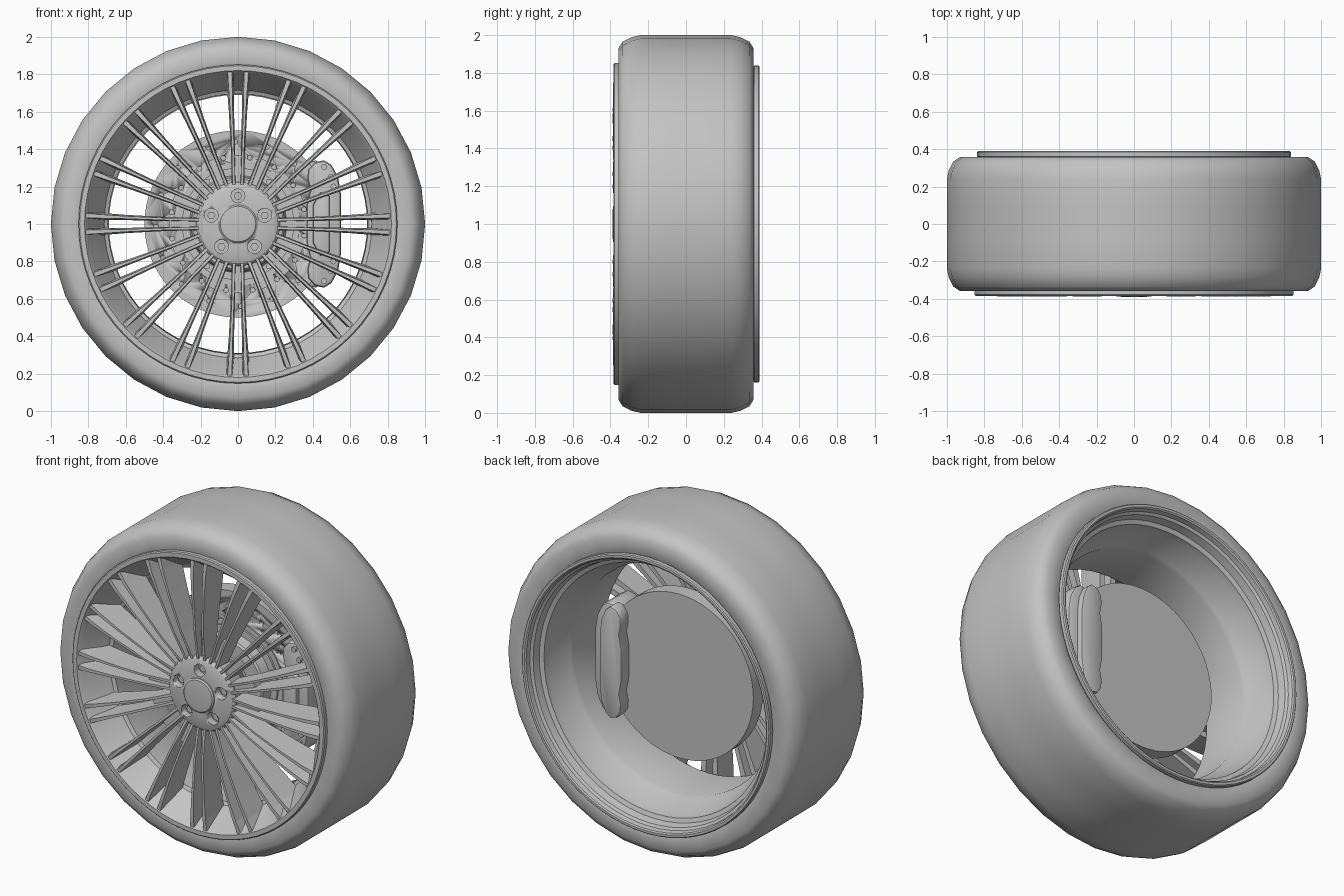
import bpy, bmesh
from math import sin, cos, pi, radians

cube = bpy.data.objects.get("Cube")
if cube:
    bpy.data.objects.remove(cube, do_unlink=True)

grey = bpy.data.materials.new("plain grey")
grey.use_nodes = True
GREY = (0.55, 0.55, 0.55, 1)
grey.diffuse_color = GREY
grey.node_tree.nodes["Principled BSDF"].inputs["Base Color"].default_value = GREY
HUB = (0, 1)  # wheel axis in x, z


def finish(name, bm, smooth=30):
    """Turn a bmesh into a shaded, coloured object."""
    bmesh.ops.remove_doubles(bm, verts=bm.verts, dist=1e-5)
    bmesh.ops.recalc_face_normals(bm, faces=bm.faces)
    mesh = bpy.data.meshes.new(name)
    bm.to_mesh(mesh)
    bm.free()
    mesh.materials.append(grey)
    obj = bpy.data.objects.new(name, mesh)
    bpy.context.collection.objects.link(obj)
    bpy.ops.object.select_all(action='DESELECT')
    obj.select_set(True)
    bpy.context.view_layer.objects.active = obj
    if smooth:
        bpy.ops.object.shade_smooth_by_angle(angle=radians(smooth))
    return obj


def revolve(name, profile, segs, centres=(HUB,), closed=False, smooth=30):
    """Spin an (r, y) profile round one or more axes parallel to y."""
    bm = bmesh.new()
    for cx, cz in centres:
        rings = [[bm.verts.new((cx + r * cos(2 * pi * i / segs), y, cz + r * sin(2 * pi * i / segs)))
                  for i in range(segs)] for r, y in profile]
        pairs = list(zip(rings, rings[1:]))
        if closed:
            pairs.append((rings[-1], rings[0]))
        for a, b in pairs:
            for i in range(segs):
                j = (i + 1) % segs
                bm.faces.new((a[i], a[j], b[j], b[i]))
        if not closed:
            bm.faces.new(rings[0])
            bm.faces.new(rings[-1])
    return finish(name, bm, smooth)


def rod(name, r, y0, y1, segs, centres, smooth=30):
    return revolve(name, [(r, y0), (r, y1)], segs, centres, smooth=smooth)


def cut(target, cutter):
    """Subtract the cutter, then remove it."""
    cutter.hide_render = True
    mod = target.modifiers.new("holes", 'BOOLEAN')
    mod.object = cutter
    mod.solver = 'EXACT'
    bpy.context.view_layer.objects.active = target
    bpy.ops.object.modifier_apply(modifier=mod.name)
    bpy.data.objects.remove(cutter, do_unlink=True)


def ring_points(r, count, start=90.0):
    angles = [radians(start) + 2 * pi * i / count for i in range(count)]
    return [(r * cos(a), 1 + r * sin(a)) for a in angles]


def extrude_outline(name, points, y0, y1, bevel):
    """Extrude an (x, z) outline along y and round its rims."""
    bm = bmesh.new()
    face = bm.faces.new([bm.verts.new((x, y0, z)) for x, z in points])
    new = bmesh.ops.extrude_face_region(bm, geom=[face])["geom"]
    bmesh.ops.translate(bm, vec=(0, y1 - y0, 0),
                        verts=[v for v in new if isinstance(v, bmesh.types.BMVert)])
    rims = [e for e in bm.edges if abs(e.verts[0].co.y - e.verts[1].co.y) < 1e-6]
    bmesh.ops.bevel(bm, geom=rims, offset=bevel, segments=2, affect='EDGES', profile=0.5)
    return finish(name, bm, 40)


# Tyre
half = [(0.80, 0.33), (0.84, 0.355), (0.93, 0.358), (0.965, 0.335), (0.99, 0.285), (1.0, 0.24)]
tyre = half + [(1.0, 0.08)] + [(1.0, -0.08)] + [(r, -y) for r, y in reversed(half)]
revolve("tyre", tyre, 32, closed=True, smooth=40)

# Rim barrel, front lip to rear lip and back along the outside
revolve("rim_barrel", [
    (0.852, -0.355), (0.852, -0.378), (0.846, -0.384), (0.82, -0.384), (0.812, -0.375),
    (0.80, -0.355), (0.725, -0.24), (0.715, -0.22), (0.695, -0.21), (0.69, 0.10), (0.70, 0.12),
    (0.75, 0.25), (0.755, 0.29), (0.78, 0.30), (0.79, 0.345), (0.805, 0.355), (0.81, 0.384),
    (0.818, 0.39), (0.832, 0.39), (0.838, 0.384), (0.838, 0.36), (0.81, 0.35), (0.80, 0.32),
    (0.78, 0.25), (0.72, 0.10), (0.72, -0.18), (0.81, -0.33)], 64, closed=True)

# Hub with recessed wheel bolts and centre cap
hub = revolve("hub", [(0.17, -0.16), (0.20, -0.22), (0.222, -0.25), (0.225, -0.34),
                      (0.21, -0.358), (0.18, -0.368), (0.12, -0.372)], 48)
cut(hub, rod("bolt_hole_cutter", 0.037, -0.42, -0.325, 20, ring_points(0.15, 5)))
rod("wheel_bolts", 0.022, -0.34, -0.32, 6, ring_points(0.15, 5), smooth=0)
revolve("centre_cap", [(0.103, -0.36), (0.103, -0.378), (0.095, -0.386), (0.06, -0.39)], 32)
rod("axle", 0.15, -0.20, 0.0, 32, [HUB])

# Twin spokes: radius, side offset, front and back half width, front and back y
STATIONS = [(0.20, 0.022, 0.008, 0.012, -0.355, -0.26),
            (0.38, 0.026, 0.006, 0.011, -0.380, -0.25),
            (0.60, 0.035, 0.007, 0.014, -0.388, -0.23),
            (0.74, 0.041, 0.010, 0.019, -0.386, -0.22),
            (0.815, 0.044, 0.012, 0.022, -0.378, -0.345)]
PAIRS = 16
bm = bmesh.new()
for n in range(PAIRS):
    a = 2 * pi * n / PAIRS

    def place(r, t, y):
        return bm.verts.new((r * cos(a) - t * sin(a), y, 1 + r * sin(a) + t * cos(a)))

    def loft(sections):
        rows = [[place(*p) for p in s] for s in sections]
        for p, q in zip(rows, rows[1:]):
            for i in range(4):
                bm.faces.new((p[i], p[i - 1], q[i - 1], q[i]))
        bm.faces.new(rows[0])
        bm.faces.new(rows[-1])

    for side in (-1, 1):
        loft([[(r, side * o - f, yf), (r, side * o + f, yf), (r, side * o + b, yb), (r, side * o - b, yb)]
              for r, o, f, b, yf, yb in STATIONS])
    # Web joining the pair near the hub
    loft([[(r, -0.03, -0.33), (r, 0.03, -0.33), (r, 0.03, -0.27), (r, -0.03, -0.27)]
          for r in (0.20, 0.37)])
finish("spokes", bm, 0)

# Brake disc with drilled face and raised hat
disc = revolve("brake_disc", [(0.5, -0.03), (0.5, 0.065)], 64)
drill = [p for k, r in enumerate((0.36, 0.40, 0.44)) for p in ring_points(r, 16, 80 + 6 * k)]
cut(disc, rod("drill_cutter", 0.013, -0.06, -0.01, 12, drill))
revolve("disc_hat", [(0.33, -0.02), (0.33, -0.038), (0.30, -0.038), (0.30, -0.05),
                     (0.26, -0.05), (0.25, -0.11), (0.24, -0.12)], 48)
rod("hat_studs", 0.016, -0.06, -0.04, 10, ring_points(0.28, 10))

# Brake caliper: mirrored outline, front pads and bolts
upper = [(0.55, 1.0), (0.55, 1.16), (0.535, 1.25), (0.50, 1.315), (0.46, 1.34),
         (0.41, 1.33), (0.375, 1.29), (0.37, 1.24), (0.385, 1.18), (0.365, 1.10), (0.365, 1.0)]
outline = upper + [(x, 2 - z) for x, z in upper[-2:0:-1]]
extrude_outline("caliper_body", outline, -0.11, 0.10, 0.02)
inner = [(0.34 + 0.8 * (x - 0.365), z) for x, z in outline]
extrude_outline("caliper_back", inner, 0.05, 0.14, 0.01)
ridge = [(0.49, 1.15), (0.44, 1.17), (0.40, 1.10), (0.40, 0.90), (0.44, 0.83), (0.49, 0.85)]
extrude_outline("caliper_ridge", ridge, -0.14, -0.10, 0.012)
bolts = [(x, 1 + s * z) for s in (-1, 1) for x, z in ((0.46, 0.305), (0.495, 0.25), (0.51, 0.20))]
rod("caliper_bolts", 0.016, -0.125, -0.10, 12, bolts)
